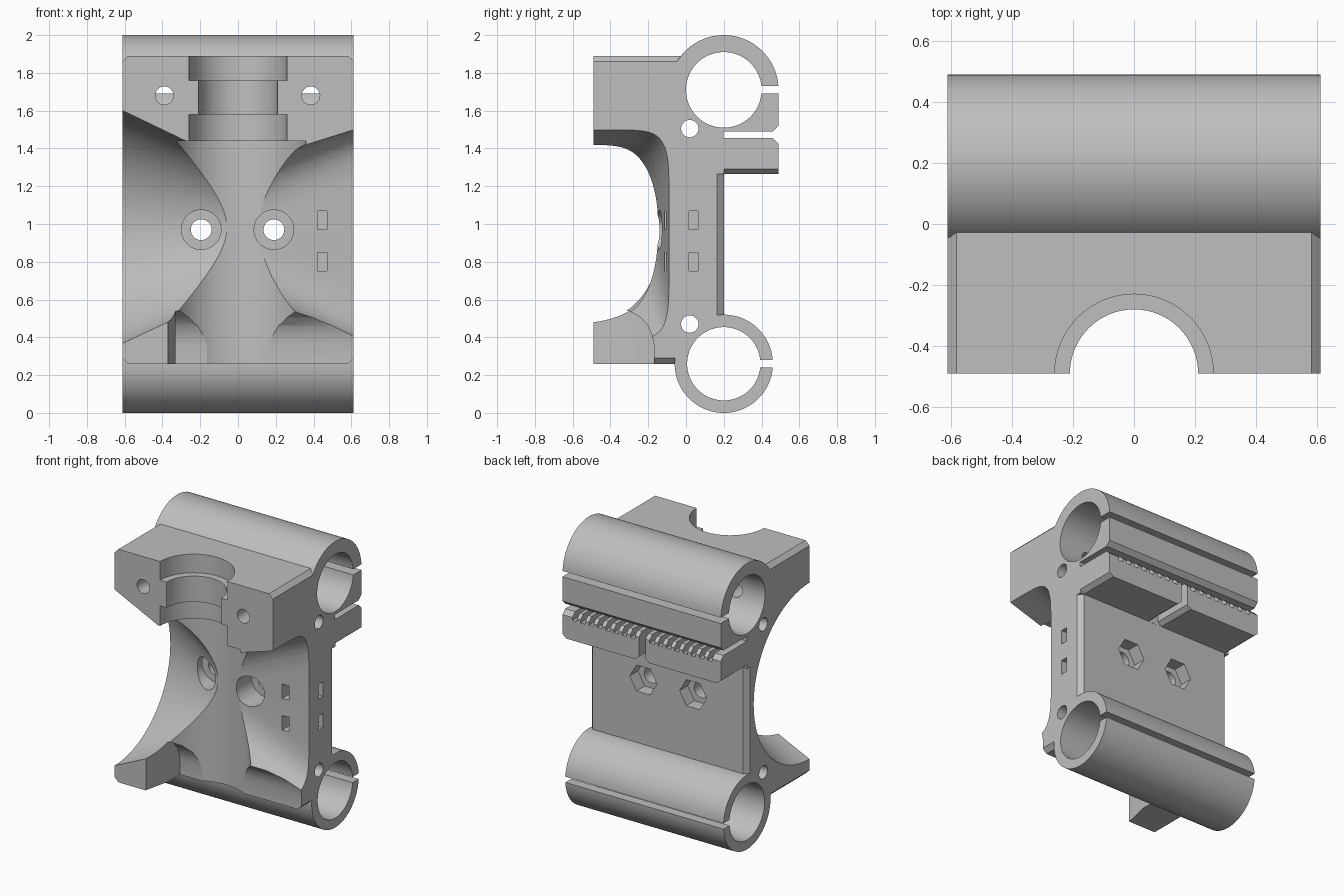
import bpy
import bmesh
from math import sin, cos, pi, copysign

cube = bpy.data.objects.get("Cube")
if cube:
    bpy.data.objects.remove(cube, do_unlink=True)

grey = bpy.data.materials.new("plain grey")
grey.use_nodes = True
COLOUR = (0.52, 0.52, 0.52, 1)
grey.diffuse_color = COLOUR
grey.node_tree.nodes["Principled BSDF"].inputs["Base Color"].default_value = COLOUR


def place(axis, a, b, h):
    return {"x": (h, a, b), "y": (a, h, b), "z": (a, b, h)}[axis]


def skin(name, rings):
    """Closed solid through a row of equal rings."""
    bm = bmesh.new()
    rows = [[bm.verts.new(p) for p in ring] for ring in rings]
    n = len(rows[0])
    for low, high in zip(rows, rows[1:]):
        for i in range(n):
            j = (i + 1) % n
            bm.faces.new((low[i], low[j], high[j], high[i]))
    bm.faces.new(rows[0][::-1])
    bm.faces.new(rows[-1])
    bmesh.ops.recalc_face_normals(bm, faces=bm.faces)
    mesh = bpy.data.meshes.new(name)
    bm.to_mesh(mesh)
    bm.free()
    mesh.materials.append(grey)
    ob = bpy.data.objects.new(name, mesh)
    bpy.context.collection.objects.link(ob)
    return ob


def prism(points, axis, lo, hi):
    return skin("cutter", [[place(axis, a, b, h) for a, b in points] for h in (lo, hi)])


def circle(a, b, r, sides):
    return [(a + r * cos(2 * pi * i / sides), b + r * sin(2 * pi * i / sides))
            for i in range(sides)]


def rod(a, b, r, axis, lo, hi, sides=64):
    return prism(circle(a, b, r, sides), axis, lo, hi)


def box(x0, x1, y0, y1, z0, z1):
    return prism([(x0, y0), (x1, y0), (x1, y1), (x0, y1)], "z", z0, z1)


def diamond(a, b, r, s, axis, lo, hi):
    return prism([(a - r, b), (a, b - s), (a + r, b), (a, b + s)], axis, lo, hi)


def combine(tool, operation="DIFFERENCE"):
    mod = body.modifiers.new("combine", "BOOLEAN")
    mod.operation = operation
    mod.solver = "EXACT"
    mod.object = tool
    bpy.context.view_layer.objects.active = body
    bpy.ops.object.modifier_apply(modifier=mod.name)
    bpy.data.objects.remove(tool, do_unlink=True)


W = 0.612

# Main body: side profile with front block, plate and belt clamp jaws
body = prism([(-0.49, 0.26), (0.2, 0.26), (0.2, 1.265), (0.49, 1.265),
              (0.49, 1.425), (0.46, 1.455), (0.2, 1.455), (0.2, 1.49),
              (0.46, 1.49), (0.49, 1.52), (0.49, 1.71), (0.2, 1.71),
              (0, 1.89), (-0.49, 1.89)], "x", -W, W)
body.name = "carriage_body"

# Chamfers along the outer edges
for x in (-W, W):
    combine(diamond(x, 1.89, 0.03, 0.03, "y", -0.6, 0.15))
    combine(diamond(x, 0.26, 0.03, 0.03, "y", -0.6, 0.15))
    combine(diamond(x, 1.265, 0.03, 0.025, "y", 0.201, 0.6))
    combine(diamond(x, 0.2, 0.03, 0.035, "z", 0.3, 1.264))

# Bearing tubes with bores and clamping slits
for z, outer in ((1.71, 0.29), (0.26, 0.26)):
    combine(rod(0.2, z, outer, "x", -W, W, 96), "UNION")
for z, inner in ((1.71, 0.2), (0.26, 0.194)):
    combine(rod(0.2, z, inner, "x", -1, 1, 96))
    combine(box(-1, 1, 0.3, 0.6, z - 0.02, z + 0.02))
combine(box(-1, 1, 0.199, 0.6, 1.455, 1.49))

# Counterbored screw holes with nut pockets, and upper screw holes
for x in (-0.195, 0.19):
    bore = [(-0.7, 0.105), (0.03, 0.105), (0.03, 0.055), (0.4, 0.055)]
    combine(skin("cutter", [[place("y", a, b, y) for a, b in circle(x, 0.97, r, 48)]
                            for y, r in bore]))
    combine(rod(x, 0.97, 0.105, "y", 0.11, 0.4, 6))
for x in (-0.39, 0.385):
    combine(rod(x, 1.68, 0.048, "y", -0.6, 0.1, 32))
for z in (1.505, 0.47):
    combine(rod(0.02, z, 0.046, "x", -1, 1, 32))

# Cable tie channels
for z in (0.75, 0.97):
    combine(box(0.42, 0.47, -0.6, 0.065, z, z + 0.1))
    combine(box(0.44, 0.8, 0.015, 0.064, z, z + 0.1))


# Flared opening across the front: round on one side, rounded square on the other
def section(x, cz, ry, rz, n):
    ring = []
    for i in range(96):
        c, s = cos(2 * pi * i / 96), sin(2 * pi * i / 96)
        ring.append((x, -0.49 + ry * copysign(abs(c) ** (2 / n), c),
                     cz + rz * copysign(abs(s) ** (2 / n), s)))
    return ring


combine(skin("cutter", [section(-0.65, 0.985, 0.634, 0.634, 2),
                        section(0, 0.98, 0.327, 0.327, 2),
                        section(0.65, 0.94, 0.405, 0.57, 7)]))

# Vertical channel, cleared base with curved top, slanted side wall
combine(rod(0, -0.49, 0.36, "z", -0.1, 1.44, 96))
combine(prism([(-0.17, 0.1), (-0.17, 0.36), (-0.18, 0.41), (-0.2, 0.46),
               (-0.24, 0.505), (-0.3, 0.54), (-0.7, 0.56), (-0.7, 0.1)],
              "x", -0.33, 0.8))
combine(prism([(-0.37, -0.7), (-0.37, -0.48), (-0.33, -0.3), (-0.3, -0.3),
               (-0.3, -0.7)], "z", 0.1, 0.54))

# Stepped mounting socket
for r, lo, hi in ((0.26, 1.4399, 1.58), (0.21, 1.5, 1.8), (0.26, 1.76, 2.1)):
    combine(rod(0, -0.49, r, "z", lo, hi))

# Belt jaw gap and tooth grooves
combine(diamond(-0.005, 1.265, 0.055, 0.045, "y", 0.201, 0.6))
combine(box(-0.03, 0.02, 0.201, 0.6, 1.2, 1.47))
for i in range(8):
    for x in (0.07 + 0.064 * i, -0.08 - 0.064 * i):
        combine(box(x - 0.018, x + 0.018, 0.22, 0.6, 1.405, 1.47))

bpy.ops.object.select_all(action="DESELECT")
body.select_set(True)
bpy.context.view_layer.objects.active = body
bpy.ops.object.shade_smooth_by_angle(angle=pi / 7)
